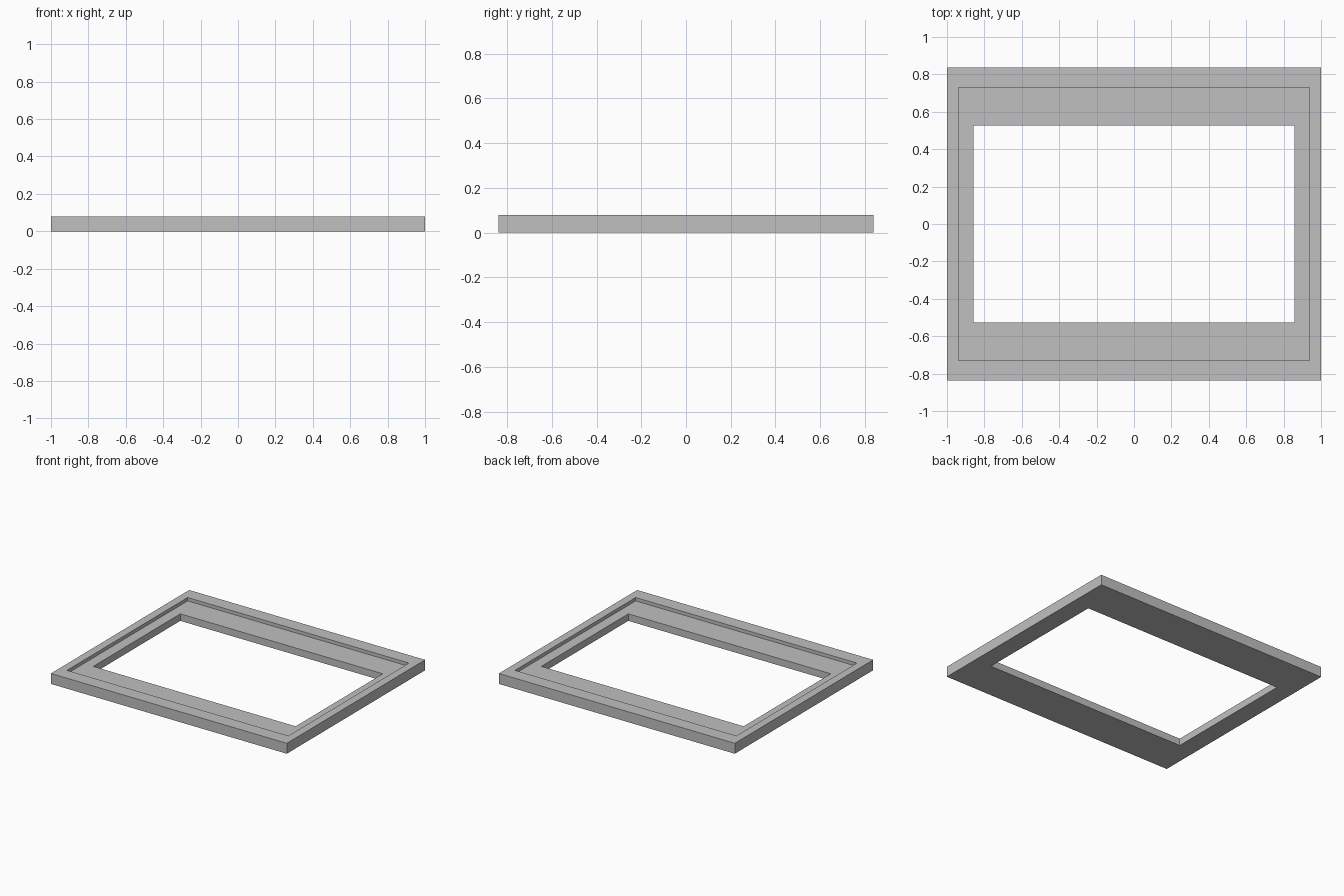
import bpy
import bmesh

cube = bpy.data.objects.get("Cube")
if cube:
    bpy.data.objects.remove(cube, do_unlink=True)

# Material
grey = bpy.data.materials.new("plain_grey")
grey.use_nodes = True
colour = (0.53, 0.53, 0.53, 1.0)
grey.diffuse_color = colour
grey.node_tree.nodes["Principled BSDF"].inputs["Base Color"].default_value = colour

# Half sizes of the rectangles, and the heights of the rim and the ledge
OUTER = (1.0, 0.837)
RECESS = (0.938, 0.73)
OPENING = (0.858, 0.527)
TOP, LEDGE = 0.08, 0.054


def ring(bm, half, z):
    """Four corners of a rectangle centred on the origin."""
    corners = ((-1, -1), (1, -1), (1, 1), (-1, 1))
    return [bm.verts.new((sx * half[0], sy * half[1], z)) for sx, sy in corners]


def frame(name, profile):
    """Join successive rectangles into a closed, mitred frame."""
    bm = bmesh.new()
    rings = [ring(bm, half, z) for half, z in profile]
    for a, b in zip(rings, rings[1:] + rings[:1]):
        for i in range(4):
            j = (i + 1) % 4
            bm.faces.new((a[i], a[j], b[j], b[i]))
    bmesh.ops.recalc_face_normals(bm, faces=bm.faces)
    mesh = bpy.data.meshes.new(name)
    bm.to_mesh(mesh)
    bm.free()
    mesh.materials.append(grey)
    obj = bpy.data.objects.new(name, mesh)
    bpy.context.collection.objects.link(obj)
    return obj


# Rectangular frame with a raised rim around a recessed ledge
frame("stepped_frame", [
    (OUTER, 0), (OUTER, TOP),
    (RECESS, TOP), (RECESS, LEDGE),
    (OPENING, LEDGE), (OPENING, 0),
])
